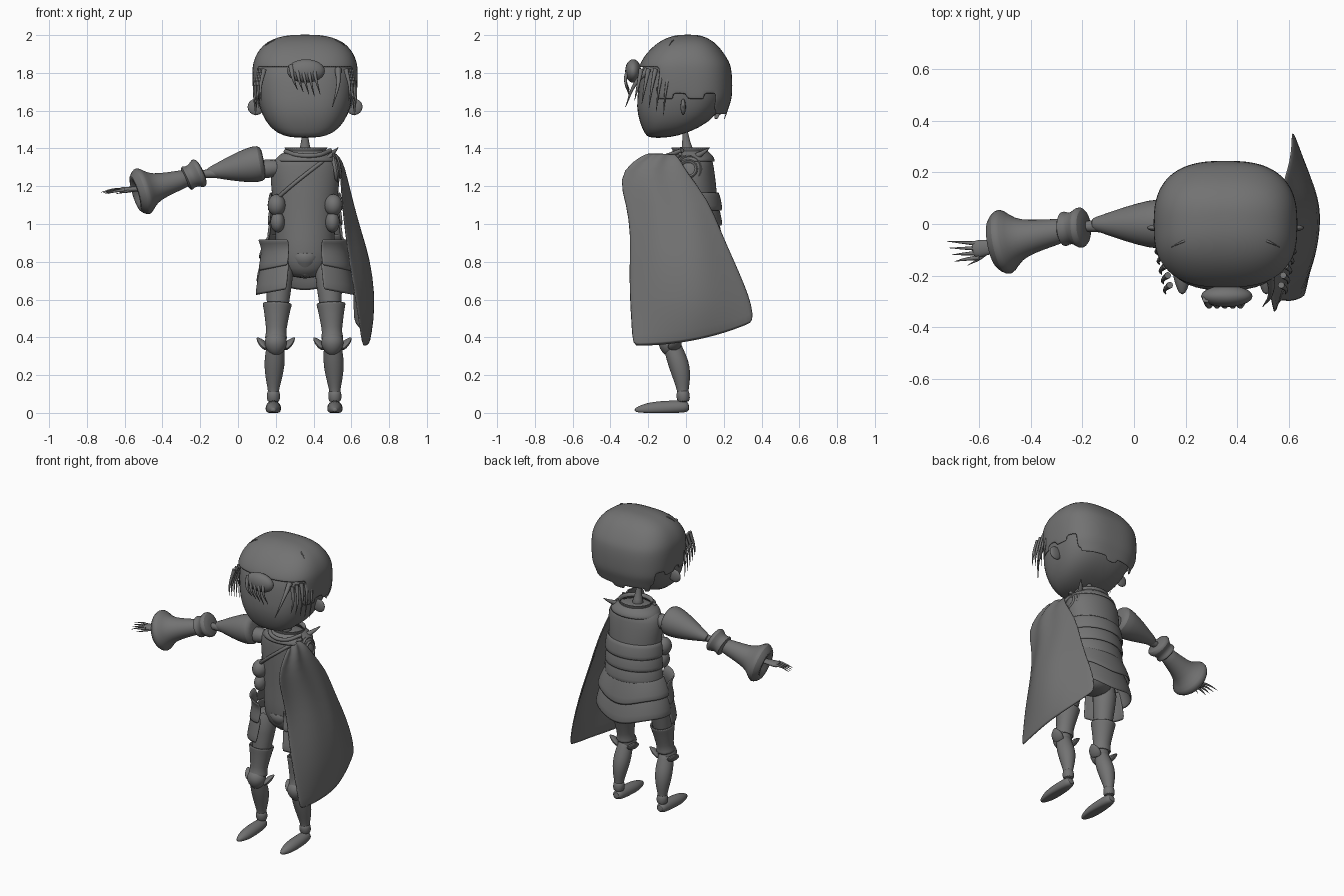
import bpy, bmesh, math
from mathutils import Vector, Matrix

if "Cube" in bpy.data.objects:
    bpy.data.objects.remove(bpy.data.objects["Cube"])

GREY = bpy.data.materials.new("plain grey")
GREY.use_nodes = True
GREY.diffuse_color = (0.17, 0.17, 0.17, 1)
GREY.node_tree.nodes["Principled BSDF"].inputs["Base Color"].default_value = GREY.diffuse_color
MID = 0.355


def finish(name, bm, thick=0, levels=1):
    mesh = bpy.data.meshes.new(name)
    bmesh.ops.recalc_face_normals(bm, faces=bm.faces)
    bm.to_mesh(mesh)
    bm.free()
    mesh.materials.append(GREY)
    ob = bpy.data.objects.new(name, mesh)
    bpy.context.collection.objects.link(ob)
    if thick:
        mod = ob.modifiers.new("thickness", "SOLIDIFY")
        mod.thickness, mod.offset = thick, 0
    if levels:
        ob.modifiers.new("rounding", "SUBSURF").levels = levels
        ob.modifiers["rounding"].render_levels = levels
    bpy.ops.object.select_all(action="DESELECT")
    bpy.context.view_layer.objects.active = ob
    ob.select_set(True)
    bpy.ops.object.shade_smooth_by_angle(angle=math.radians(50))


def skin(rows, closed, caps):
    """Join rows of points into a sheet or tube."""
    bm = bmesh.new()
    rings = [[bm.verts.new(p) for p in row] for row in rows]
    n = len(rings[0])
    for a, b in zip(rings, rings[1:]):
        for i in range(n if closed else n - 1):
            j = (i + 1) % n
            bm.faces.new((a[i], a[j], b[j], b[i]))
    if caps:
        bm.faces.new(rings[0])
        bm.faces.new(rings[-1])
    return bm


def rings_of(stations, n=24, power=1.0, arc=None, hem=None, frame=Matrix()):
    """Stations are (height, centre x, centre y, radius x, radius y); hem lowers the last ring by angle."""
    a0, a1 = arc or (0, 360)
    rows = []
    for k, (z, cx, cy, rx, ry) in enumerate(stations):
        row = []
        for i in range(n):
            a = math.radians(a0 + (a1 - a0) * i / (n - 1 if arc else n))
            c, s = math.cos(a), math.sin(a)
            drop = hem(a) * k / (len(stations) - 1) if hem else 0
            p = frame @ Vector((cx + rx * math.copysign(abs(c) ** power, c),
                                cy + ry * math.copysign(abs(s) ** power, s), z - drop))
            p.z = max(p.z, 0)
            row.append(p)
        rows.append(row)
    return rows


def loft(name, stations, thick=0, arc=None, hem=None, power=1.0, caps=True):
    rows = rings_of(stations, power=power, arc=arc, hem=hem)
    finish(name, skin(rows, arc is None, caps and arc is None), thick)


def limb(name, start, end, radii, squash=1.0, n=16, caps=True, thick=0):
    """Turned shape along a line; radii are (fraction, radius)."""
    start, end = Vector(start), Vector(end)
    d = end - start
    frame = Matrix.Translation(start) @ d.to_track_quat("Z", "Y").to_matrix().to_4x4()
    rows = rings_of([(t * d.length, 0, 0, r, r * squash) for t, r in radii], n=n, frame=frame)
    finish(name, skin(rows, True, caps), thick)


def blob(name, centre, size):
    bm = bmesh.new()
    frame = Matrix.Translation(centre) @ Matrix.Diagonal((*size, 1))
    bmesh.ops.create_uvsphere(bm, u_segments=20, v_segments=12, radius=1, matrix=frame)
    finish(name, bm, levels=0)


def strand(name, points, radius, taper=True):
    cu = bpy.data.curves.new(name, "CURVE")
    cu.dimensions, cu.bevel_depth, cu.bevel_resolution = "3D", radius, 2
    cu.use_fill_caps = True
    sp = cu.splines.new("BEZIER")
    sp.bezier_points.add(len(points) - 1)
    for i, (bp, p) in enumerate(zip(sp.bezier_points, points)):
        bp.co = p
        bp.handle_left_type = bp.handle_right_type = "AUTO"
        bp.radius = 1 - 0.9 * i / (len(points) - 1) if taper else 1
    cu.materials.append(GREY)
    bpy.context.collection.objects.link(bpy.data.objects.new(name, cu))


# Head, and a hair shell that follows the same outline
skull = [(1.455, MID, -.15, .07, .05), (1.48, MID, -.105, .155, .115), (1.54, MID, -.06, .21, .188),
         (1.62, MID, -.035, .246, .23), (1.72, MID, -.012, .266, .242), (1.82, MID, -.005, .268, .238),
         (1.89, MID, .005, .252, .2), (1.95, MID, .01, .2, .14), (1.98, MID, .01, .11, .08)]
loft("head", skull, power=.75)
cap = [(1.555, MID, .012, .228, .19), (1.58, MID, .012, .238, .2), (1.605, MID, .01, .246, .21),
       (1.635, MID, .008, .258, .222), (1.66, MID, .004, .268, .234), (1.69, MID, .001, .272, .241),
       (1.73, MID, -.002, .275, .245), (1.78, MID, -.003, .277, .245), (1.83, MID, -.005, .276, .241),
       (1.86, MID, -.005, .27, .23), (1.9, MID, -.004, .255, .205), (1.945, MID, 0, .222, .166),
       (1.975, MID, .004, .175, .124), (1.995, MID, .008, .11, .075), (2.0, MID, .01, .04, .03)]
bm = skin(rings_of(cap, n=64, power=.75), True, False)
bm.faces.new([v for v in bm.verts if v.co.z > 1.998])


def uncovered(f):
    c = f.calc_center_median()
    wobble = .012 * math.sin(40 * c.y + 25 * c.x)
    limit = 1.82 if c.y < -.15 else 1.67 if c.y < .15 else 1.575
    return c.z < limit + wobble


bmesh.ops.delete(bm, geom=[f for f in bm.faces if uncovered(f)], context="FACES")
finish("hair_cap", bm, .005)

# Fringe and loose locks
blob("fringe_roll", (.36, -.28, 1.81), (.1, .042, .062))
for i in range(5):
    x = .28 + .03 * i
    strand("fringe_lock", [(x, -.29, 1.84), (x + .012, -.32, 1.77), (x + .035, -.3, 1.675 + .012 * abs(i - 3))], .015)
for side in (-1, 1):
    for i in range(5):
        x, y = MID + side * (.268 - .008 * i), -.1 - .038 * i
        strand("side_lock", [(x - side * .02, y + .015, 1.82), (x, y - .005, 1.72),
                             (x - side * .005, y - .02, 1.575 + .02 * i)], .013)
    strand("stray_lock", [(MID + side * .12, -.05, 1.965), (MID + side * .17, -.07, 1.97),
                          (MID + side * .21, -.09, 1.945)], .008)
    blob("ear", (MID + side * .26, -.015, 1.62), (.044, .014, .043))
strand("temple_lock", [(.53, -.2, 1.82), (.53, -.27, 1.74), (.5, -.32, 1.62)], .018)

# Neck, collar, torso
limb("neck", (MID, .01, 1.36), (MID, -.01, 1.53), [(0, .045), (.25, .028), (.6, .016), (1, .014)])
loft("torso", [(.71, MID, .02, .06, .06), (.76, MID, .02, .135, .11), (.85, MID, .02, .155, .125),
               (.98, MID, .03, .16, .13), (1.1, MID, .035, .17, .135), (1.22, MID, .03, .184, .13),
               (1.31, MID, .025, .186, .122), (1.36, MID, .022, .155, .115), (1.385, MID, .015, .06, .06)])
loft("collar", [(1.33, .36, .022, .165, .13), (1.365, .36, .022, .14, .115), (1.385, .36, .022, .09, .08),
                (1.405, .36, .022, .115, .1)], .012, caps=False)
strand("collar_rim", [(.25, -.02, 1.385), (.32, -.09, 1.365), (.42, -.09, 1.365), (.49, -.02, 1.39)], .012, False)
strand("chest_strap", [(.19, -.05, 1.12), (.28, -.1, 1.2), (.38, -.1, 1.28), (.5, -.03, 1.37)], .011, False)
for side in (-1, 1):
    blob("side_plate_upper", (MID + side * .15, -.055, 1.1), (.048, .055, .058))
    blob("side_plate_lower", (MID + side * .145, -.055, 1.01), (.038, .05, .055))


# Layered back bands and skirt
def point_down(a):
    return .045 * max(math.sin(a), 0) ** 6 - .015


for top, r in ((1.17, .182), (1.09, .182), (1.01, .184)):
    loft("back_band", [(top, MID, .03, r, .138), (top - .05, MID, .033, r + .007, .147),
                       (top - .1, MID, .036, r + .012, .152)], .014, (-8, 188))
loft("back_skirt_upper", [(.95, MID, .03, .185, .145), (.87, MID, .035, .225, .165),
                          (.8, MID, .04, .244, .182)], .014, (-10, 190), point_down)
loft("back_skirt_lower", [(.84, MID, .03, .215, .155), (.76, MID, .035, .24, .175),
                          (.675, MID, .04, .256, .192)], .014, (-10, 190), point_down)


# Front hip plates, hanging lower at the outside
def outward(a):
    return .05 * abs(math.cos(a)) - .03


for a, b in ((180, 248), (292, 360)):
    loft("hip_plate_upper", [(.92, MID, .02, .246, .2), (.885, MID, .02, .222, .175),
                             (.83, MID, .02, .23, .18), (.77, MID, .02, .243, .195)], .014, (a, b), outward)
    loft("hip_plate_lower", [(.81, MID, .02, .22, .175), (.73, MID, .02, .242, .19),
                             (.64, MID, .02, .26, .21)], .014, (a, b), outward)
limb("groin_guard", (MID, -.035, .86), (MID, -.03, .71), [(0, .1), (.4, .075), (1, .015)], n=12)

# Legs
for s in (-1, 1):
    c = .35
    hip, knee = (c + s * .125, -.005, .84), (c + s * .15, -.075, .37)
    limb("thigh", hip, knee, [(0, .085), (.35, .07), (.7, .053), (1, .04)])
    limb("thigh_guard", (c + s * .142, -.045, .58), knee,
         [(0, .076), (.1, .068), (.5, .054), (.75, .046), (.9, .058)], caps=False, thick=.012)
    limb("knee_cap", (c + s * .15, -.085, .43), (c + s * .15, -.09, .3),
         [(0, .03), (.25, .06), (.55, .062), (.85, .04), (1, .01)])
    for t in (-1, 1):
        x = c + s * .15
        limb("knee_wing", (x + t * .04, -.07, .335), (x + t * .1, -.04, .4),
             [(0, .04), (.5, .042), (.8, .025), (1, .005)], .45, 10)
    shin = [(.4, .15, -.08, .042), (.35, .152, -.07, .05), (.3, .155, -.052, .056), (.25, .157, -.037, .057),
            (.19, .16, -.024, .048), (.13, .162, -.018, .033), (.1, .163, -.016, .028), (.05, .163, -.015, .033)]
    loft("shin", [(z, c + s * x, y, r * .95, r) for z, x, y, r in shin])
    limb("boot_cuff", (c + s * .162, -.018, .125), (c + s * .163, -.012, .05),
         [(0, .03), (.3, .036), (1, .038)])
    x = c + s * .163
    limb("foot", (x, .018, .033), (x, -.275, .014),
         [(0, .022), (.08, .037), (.35, .042), (.65, .042), (.85, .03), (1, .01)], .95)

# Raised right arm
limb("upper_arm", (.24, 0, 1.3), (-.24, -.01, 1.26), [(0, .055), (.3, .05), (.8, .022), (1, .02)])
limb("shoulder_guard", (.14, 0, 1.325), (-.17, 0, 1.27),
     [(0, .075), (.06, .1), (.25, .096), (.55, .07), (.85, .036), (1, .022)])
limb("elbow_cuff", (-.185, -.012, 1.28), (-.285, -.02, 1.235),
     [(0, .03), (.08, .078), (.3, .084), (.5, .062), (.75, .062), (.88, .076), (1, .04)])
limb("gauntlet", (-.25, -.02, 1.25), (-.55, -.078, 1.16),
     [(0, .045), (.2, .052), (.5, .067), (.68, .084), (.8, .127), (.87, .134), (1, .098), (.97, .07), (.85, .03)])
limb("hand", (-.47, -.075, 1.19), (-.63, -.1, 1.178), [(0, .025), (.5, .025), (.85, .038), (1, .028)], .5)
for i in range(4):
    y = -.072 - .018 * i
    strand("finger", [(-.6, y - .004, 1.18), (-.66, y - .004 * i, 1.183 - .004 * i),
                      (-.725 + .01 * i, y + .005 - .008 * i, 1.168 - .003 * i)], .01)
strand("thumb", [(-.56, -.1, 1.18), (-.6, -.135, 1.17), (-.645, -.16, 1.16)], .01)

# Empty left shoulder socket
for r, x in ((.07, .5), (.045, .515)):
    limb("shoulder_ring", (x, .01, 1.29), (x + .03, .012, 1.295),
         [(0, r), (.5, r + .012), (1, r), (.5, r - .012)], caps=False)
blob("shoulder_socket", (.49, .01, 1.29), (.04, .06, .06))
strand("shoulder_spike", [(.48, .06, 1.36), (.51, .1, 1.385), (.53, .125, 1.405)], .018)

# Cape: each row is front and back height, front and back y, front and back x, bulge
hang = [(1.375, 1.37, -.2, -.06, .51, .49, .01), (1.33, 1.34, -.29, -.03, .53, .525, .018),
        (1.24, 1.28, -.36, 0, .54, .55, .025), (1.1, 1.13, -.315, .12, .55, .575, .045),
        (.95, .95, -.295, .19, .57, .59, .075), (.8, .83, -.3, .245, .59, .605, .1),
        (.62, .67, -.3, .315, .62, .61, .105), (.48, .57, -.29, .35, .64, .61, .09),
        (.35, .48, -.285, .36, .66, .615, .055)]
rows = []
for k, (zf, zb, yf, yb, xf, xb, bulge) in enumerate(hang):
    row = []
    for i in range(17):
        u = i / 16
        fold = .007 * math.sin(u * 14 + k * .9) * (1 - k / 9)
        row.append((xf + (xb - xf) * u + bulge * math.sin(math.pi * u) + fold,
                    yf + (yb - yf) * u, zf + (zb - zf) * u ** 2.2))
    rows.append(row)
finish("cape", skin(rows, False, False), .01)
